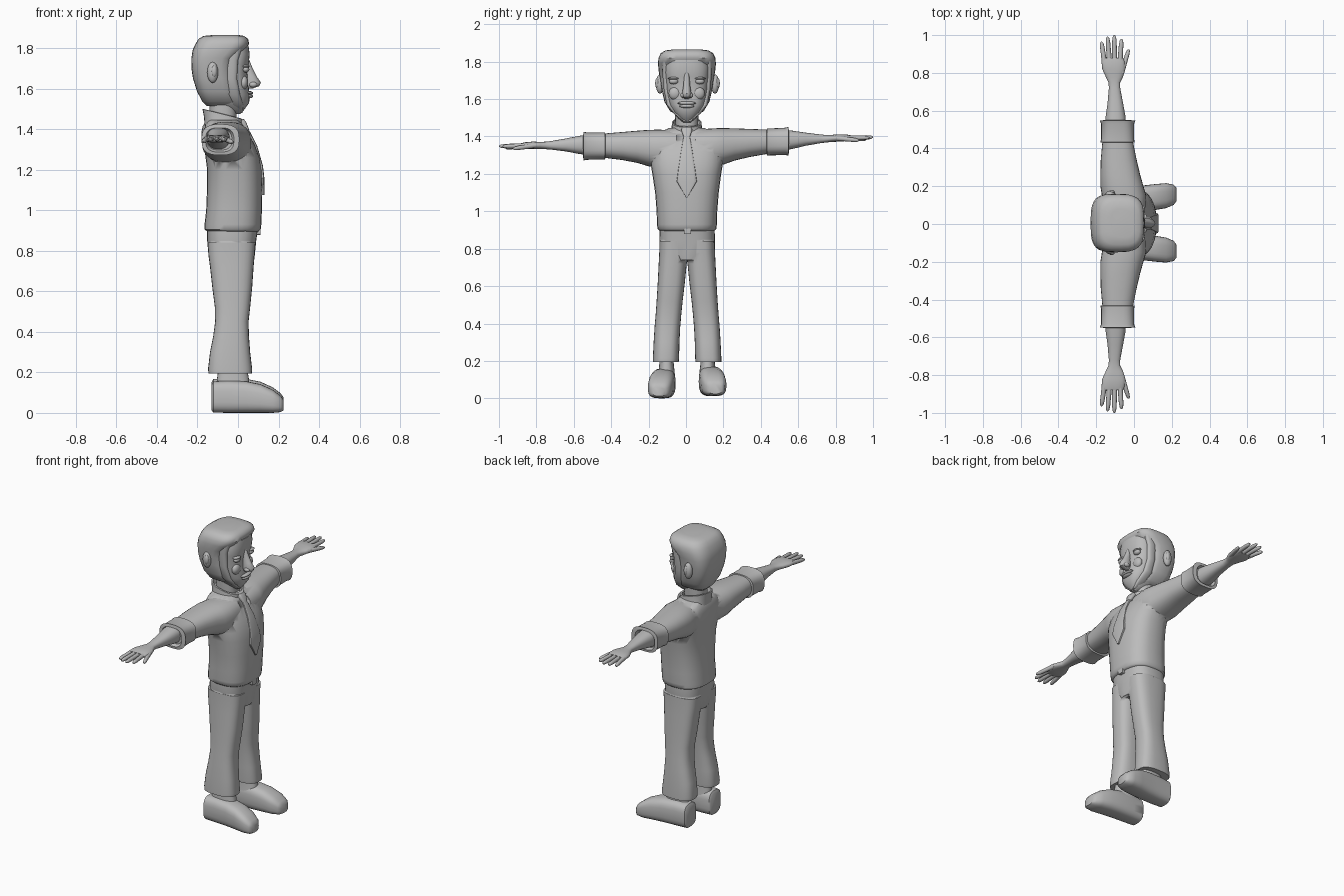
import bpy, bmesh, math
from mathutils import Vector

grey = bpy.data.materials.new("plain_grey")
grey.diffuse_color = (0.5, 0.5, 0.5, 1)


def finish(bm, name, angle=45):
    bmesh.ops.recalc_face_normals(bm, faces=bm.faces)
    me = bpy.data.meshes.new(name)
    bm.to_mesh(me)
    bm.free()
    me.materials.append(grey)
    ob = bpy.data.objects.new(name, me)
    bpy.context.collection.objects.link(ob)
    bpy.ops.object.select_all(action='DESELECT')
    ob.select_set(True)
    bpy.context.view_layer.objects.active = ob
    bpy.ops.object.shade_smooth_by_angle(angle=math.radians(angle))
    return ob


def loft(name, axis, rings, n=2.4, seg=28, bend=None, angle=45):
    """Skin rounded sections (position, a0, a1, b0, b1) stacked along an axis."""
    bm = bmesh.new()
    loops = []
    for t, a0, a1, b0, b1 in rings:
        loop = []
        for i in range(seg):
            c, s = math.cos(math.tau * i / seg), math.sin(math.tau * i / seg)
            a = (a0 + a1) / 2 + (a1 - a0) / 2 * math.copysign(abs(c) ** (2 / n), c)
            b = (b0 + b1) / 2 + (b1 - b0) / 2 * math.copysign(abs(s) ** (2 / n), s)
            p = Vector({'x': (t, a, b), 'y': (a, t, b), 'z': (a, b, t)}[axis])
            loop.append(bm.verts.new(bend(p) if bend else p))
        loops.append(loop)
    for l0, l1 in zip(loops, loops[1:]):
        for i in range(seg):
            j = (i + 1) % seg
            bm.faces.new((l0[i], l0[j], l1[j], l1[i]))
    bm.faces.new(loops[0])
    bm.faces.new(loops[-1])
    return finish(bm, name, angle)


def ball(name, centre, size, seg=16):
    bm = bmesh.new()
    bmesh.ops.create_uvsphere(bm, u_segments=seg, v_segments=seg // 2, radius=1)
    for v in bm.verts:
        v.co = Vector(centre) + Vector([a * b for a, b in zip(v.co, size)])
    return finish(bm, name, 60)


def join_solid(base, others):
    for o in others:
        m = base.modifiers.new("union", 'BOOLEAN')
        m.operation, m.solver, m.object = 'UNION', 'EXACT', o
        o.hide_render = True
        o.hide_set(True)


def arm_bend(s):
    # one arm is held slightly higher than the other
    return lambda p: Vector((p.x, s * p.y, p.z + s * 0.024 * p.y))


def leg_bend(s):
    return lambda p: Vector((p.x, s * p.y + 0.006, p.z + 0.006 * (1 + s) * (p.z < 0.17)))


# shirt body
shirt = loft("shirt", 'z', [
    (0.895, -.15, .10, -.14, .15), (0.905, -.165, .112, -.152, .162),
    (0.93, -.165, .115, -.155, .165), (1.0, -.157, .118, -.157, .167),
    (1.1, -.153, .12, -.165, .175), (1.2, -.152, .117, -.18, .188),
    (1.26, -.16, .107, -.19, .198), (1.32, -.168, .085, -.195, .2),
    (1.38, -.168, .052, -.19, .195), (1.42, -.162, .025, -.15, .155),
    (1.445, -.15, .005, -.09, .10)], n=2.6)

sleeves = []
for s, side in ((1, "left"), (-1, "right")):
    ab, lb = arm_bend(s), leg_bend(s)
    # sleeve and rolled cuff
    sleeves.append(loft(side + "_sleeve", 'y', [
        (.05, -.15, .06, 1.24, 1.435), (.15, -.17, .065, 1.235, 1.44),
        (.20, -.178, .05, 1.245, 1.44), (.26, -.178, .033, 1.265, 1.437),
        (.34, -.176, .014, 1.282, 1.432), (.46, -.165, -.01, 1.3, 1.425)], bend=ab))
    loft(side + "_cuff", 'y', [
        (.43, -.165, -.01, 1.30, 1.42), (.433, -.178, .004, 1.287, 1.432),
        (.45, -.174, 0, 1.288, 1.432), (.53, -.174, 0, 1.288, 1.434),
        (.547, -.18, .007, 1.285, 1.438), (.55, -.16, -.02, 1.30, 1.42),
        (.53, -.15, -.03, 1.31, 1.41)], n=2.8, bend=ab)
    # forearm and palm
    loft(side + "_forearm", 'y', [
        (.50, -.155, -.04, 1.31, 1.425), (.57, -.15, -.045, 1.32, 1.417),
        (.64, -.14, -.058, 1.335, 1.405), (.72, -.133, -.073, 1.347, 1.393),
        (.75, -.135, -.073, 1.35, 1.39), (.78, -.15, -.058, 1.352, 1.39),
        (.82, -.168, -.046, 1.353, 1.392), (.86, -.172, -.05, 1.355, 1.39),
        (.88, -.168, -.058, 1.36, 1.385)], bend=ab)
    # fingers and thumb
    for k, (x0, x1, y0, y1, z1) in enumerate((
            (-.157, -.172, .86, .965, 1.362), (-.13, -.140, .86, .992, 1.37),
            (-.103, -.104, .86, 1.0, 1.372), (-.074, -.066, .86, .98, 1.37),
            (-.065, -.028, .80, .925, 1.357))):
        rings = []
        for f, r in ((0, .014), (.5, .0125), (.75, .012), (.93, .009), (1, .003)):
            x, z = x0 + (x1 - x0) * f, 1.372 + (z1 - 1.372) * f
            rings.append((y0 + (y1 - y0) * f, x - r, x + r, z - r, z + r))
        loft(f"{side}_finger_{k + 1}", 'y', rings, n=2, seg=10, bend=ab)
    # ankle
    loft(side + "_ankle", 'z', [
        (.12, -.11, .06, .065, .155), (.19, -.10, .05, .072, .148),
        (.25, -.10, .045, .072, .148)], bend=lb)
    # shoe
    loft(side + "_shoe", 'x', [
        (-.13, .075, .175, .012, .14), (-.122, .066, .186, .002, .155),
        (-.05, .062, .19, 0, .16), (.04, .062, .197, 0, .156),
        (.11, .068, .205, 0, .142), (.17, .078, .21, 0, .115),
        (.21, .095, .202, .004, .085), (.225, .115, .185, .012, .065)], n=3, bend=lb)
    # ear
    ball(side + "_ear", (-.125, .008 + s * .147, 1.68), (.027, .022, .052))
    ball(side + "_ear_bowl", (-.118, .008 + s * .160, 1.685), (.015, .013, .03))
    # eye, lid and brow
    ball(side + "_eye", (.038, .004 + s * .07, 1.695), (.018, .025, .016))
    ball(side + "_eyelid", (.037, .004 + s * .07, 1.71), (.021, .03, .008))
    ball(side + "_cheek", (.028, .004 + s * .062, 1.63), (.022, .035, .035))
    # nostril
    ball(side + "_nostril", (.075, .004 + s * .02, 1.62), (.02, .014, .014))
join_solid(shirt, sleeves)

# trousers
trousers = loft("trousers", 'z', [
    (.74, -.138, .078, -.06, .07), (.77, -.145, .082, -.13, .142),
    (.85, -.152, .09, -.143, .155), (.92, -.153, .10, -.14, .152)], n=2.8)
legs = []
for s, side in ((1, "left"), (-1, "right")):
    legs.append(loft(side + "_trouser_leg", 'z', [
        (.195, -.145, .068, .045, .183), (.215, -.148, .07, .043, .183),
        (.30, -.138, .06, .041, .179), (.38, -.122, .054, .037, .174),
        (.45, -.113, .052, .031, .168), (.52, -.114, .06, .024, .163),
        (.62, -.127, .07, .012, .157), (.72, -.138, .077, .002, .152),
        (.78, -.146, .082, -.006, .149), (.84, -.15, .087, -.01, .148)],
        n=2.8, bend=leg_bend(s)))
join_solid(trousers, legs)

# belt buckle
loft("buckle", 'x', [(.08, -.012, .028, .878, .908), (.112, -.012, .028, .878, .908)],
     n=6, seg=16)

# collar leaning down to the front, and neck
loft("collar", 'z', [
    (1.40, -.165, .025, -.085, .095), (1.44, -.168, .022, -.078, .086),
    (1.475, -.175, .022, -.075, .083), (1.477, -.165, .01, -.067, .075),
    (1.45, -.155, 0, -.06, .068)],
    bend=lambda p: Vector((p.x, p.y, p.z - .25 * (p.x + .08))))
loft("neck", 'z', [(1.40, -.14, -.01, -.055, .063), (1.56, -.14, -.005, -.06, .068)])

# tie: blade and knot
loft("tie", 'z', [
    (1.075, .115, .131, 0, .008), (1.16, .105, .13, -.05, .058),
    (1.22, .10, .123, -.042, .05), (1.32, .07, .094, -.027, .035),
    (1.405, .02, .05, -.012, .02)], n=5, seg=16, angle=30)
loft("tie_knot", 'z', [
    (1.395, .02, .056, -.012, .02), (1.435, 0, .04, -.026, .034),
    (1.45, -.01, .028, -.02, .028)], n=4, seg=16)

# hair wrapping the back of the head down to the jaw
loft("hair", 'z', [
    (1.515, -.155, -.01, -.05, .06), (1.535, -.175, .0, -.085, .095),
    (1.585, -.202, -.01, -.115, .125), (1.65, -.222, -.02, -.13, .14),
    (1.70, -.23, -.022, -.138, .148), (1.75, -.23, -.012, -.146, .156),
    (1.79, -.224, .035, -.15, .16), (1.82, -.21, .055, -.147, .157),
    (1.845, -.195, .05, -.135, .145), (1.86, -.17, .03, -.11, .12),
    (1.865, -.12, .0, -.07, .08)], n=3.2)

# beard rim along the jaw
for s, side in ((1, "left"), (-1, "right")):
    loft(side + "_jaw_rim", 'z', [
        (1.48, -.01, .022, .0, .02), (1.52, -.035, .026, .035, .07),
        (1.57, -.05, .01, .075, .11), (1.65, -.06, -.005, .09, .125),
        (1.74, -.06, .0, .10, .133), (1.80, -.06, .02, .10, .135)],
        seg=14, bend=lambda p, s=s: Vector((p.x, s * p.y + .006, p.z)))

# face
loft("face", 'z', [
    (1.475, -.03, .012, -.015, .025), (1.495, -.09, .03, -.04, .05),
    (1.53, -.12, .055, -.07, .08), (1.57, -.12, .058, -.09, .10),
    (1.62, -.12, .05, -.102, .112), (1.68, -.12, .046, -.108, .118),
    (1.72, -.12, .052, -.112, .122), (1.77, -.12, .058, -.115, .125),
    (1.81, -.12, .052, -.105, .115)], n=2.5)

# nose
loft("nose", 'z', [
    (1.60, .03, .07, -.008, .016), (1.612, .03, .105, -.02, .028),
    (1.63, .03, .113, -.022, .030), (1.66, .03, .092, -.016, .024),
    (1.70, .03, .072, -.012, .02), (1.74, .03, .056, -.008, .016)], n=2, seg=14)

# lips
ball("upper_lip", (.055, .004, 1.578), (.02, .05, .010))
ball("lower_lip", (.054, .004, 1.562), (.02, .04, .010))
